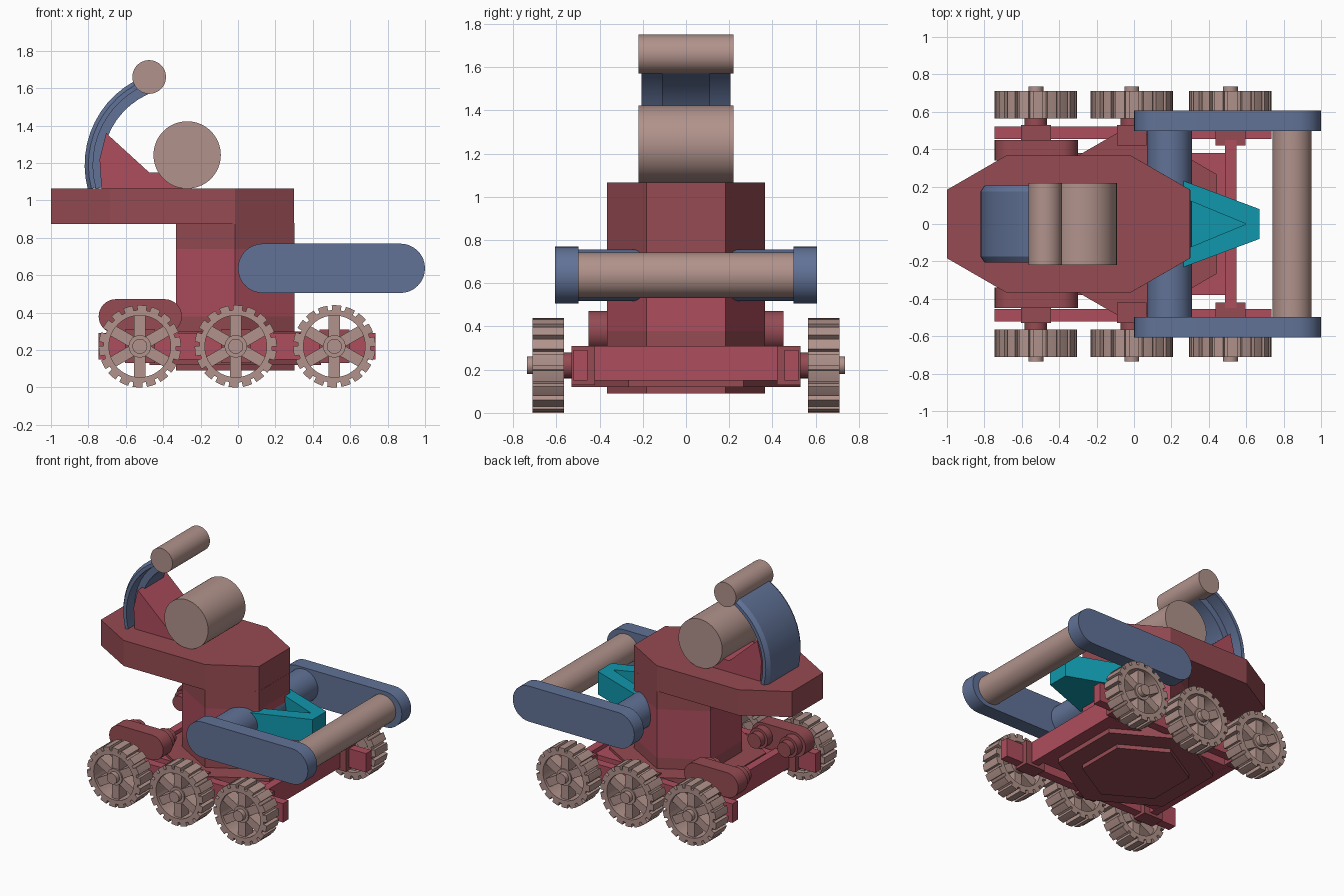
import bpy, bmesh
from math import sin, cos, pi, radians, sqrt

if "Cube" in bpy.data.objects:
    bpy.data.objects.remove(bpy.data.objects["Cube"])


def material(name, rgb):
    m = bpy.data.materials.new(name)
    m.diffuse_color = (*rgb, 1)
    m.use_nodes = True
    m.node_tree.nodes["Principled BSDF"].inputs["Base Color"].default_value = m.diffuse_color
    return m


DARK = material("dark_red", (0.30, 0.07, 0.085))
RED = material("bright_red", (0.42, 0.075, 0.11))
BLUE = material("slate_blue", (0.12, 0.17, 0.31))
TAN = material("tan", (0.44, 0.29, 0.26))
TEAL = material("teal", (0.005, 0.31, 0.41))


def finish(name, bm, mat):
    bmesh.ops.recalc_face_normals(bm, faces=bm.faces)
    me = bpy.data.meshes.new(name)
    bm.to_mesh(me)
    bm.free()
    me.materials.append(mat)
    ob = bpy.data.objects.new(name, me)
    bpy.context.collection.objects.link(ob)
    return ob


def place(p, axis, h):
    return (p[0], p[1], h) if axis == "z" else (p[0], h, p[1])


def prism(name, pts, axis, lo, hi, mat, hole=None):
    """Extrude an outline along y or z; an optional hole has the same point count."""
    bm = bmesh.new()
    loops = [[[bm.verts.new(place(p, axis, h)) for p in ring] for h in (lo, hi)]
             for ring in ([pts, hole] if hole else [pts])]
    n = len(pts)
    for a, b in loops:
        for i in range(n):
            j = (i + 1) % n
            bm.faces.new((a[i], a[j], b[j], b[i]))
    for k in (0, 1):
        if hole:
            o, q = loops[0][k], loops[1][k]
            for i in range(n):
                j = (i + 1) % n
                bm.faces.new((o[i], o[j], q[j], q[i]))
        else:
            bm.faces.new(loops[0][k])
    return finish(name, bm, mat)


def circle(cx, cy, r, n=40, start=0.0):
    return [(cx + r * cos(start + 2 * pi * i / n), cy + r * sin(start + 2 * pi * i / n))
            for i in range(n)]


def capsule(x0, x1, z, r, n=16):
    right = [(x1 - r + r * cos(a), z + r * sin(a)) for a in [-pi / 2 + pi * i / n for i in range(n + 1)]]
    left = [(x0 + r + r * cos(a), z + r * sin(a)) for a in [pi / 2 + pi * i / n for i in range(n + 1)]]
    return right + left


def rect(x0, x1, z0, z1):
    return [(x0, z0), (x1, z0), (x1, z1), (x0, z1)]


def arc_sweep(name, section, cx, cz, a0, a1, n, mat):
    """Sweep a (radius, y) section around a y-parallel axis."""
    bm = bmesh.new()
    rows = []
    for i in range(n + 1):
        a = radians(a0 + (a1 - a0) * i / n)
        rows.append([bm.verts.new((cx + r * cos(a), y, cz + r * sin(a))) for r, y in section])
    m = len(section)
    for p, q in zip(rows, rows[1:]):
        for i in range(m):
            j = (i + 1) % m
            bm.faces.new((p[i], p[j], q[j], q[i]))
    bm.faces.new(rows[0])
    bm.faces.new(rows[-1])
    return finish(name, bm, mat)


# Hexagonal tower, in stacked bands
CX, R = -0.015, 0.365
hexagon = circle(CX, 0, R, 6, pi / 6)
prism("tower_base", hexagon, "z", 0.09, 0.38, DARK)
prism("tower_middle", hexagon, "z", 0.38, 0.74, RED)
prism("tower_neck", hexagon, "z", 0.74, 0.88, DARK)

# Overhanging platform
half = [(0.30, 0.183), (CX, R), (-0.685, R), (-1.0, 0.183)]
prism("platform", half + [(x, -y) for x, y in reversed(half)], "z", 0.875, 1.065, DARK)

# Chassis: plate, hexagonal skirt, end bars
prism("chassis_plate", rect(-0.53, 0.50, -0.38, 0.38), "z", 0.155, 0.28, RED)
prism("chassis_skirt", circle(CX, 0, 0.53, 6, pi / 6), "z", 0.12, 0.30, DARK)
for label, x in (("front", 0.517), ("rear", -0.525)):
    prism(f"{label}_crossbar", rect(x - 0.03, x + 0.03, 0.15, 0.31), "y", -0.45, 0.45, RED)

# Shared wheel outlines: treaded rim and its bore
TEETH = 18
tread, bore = [], []
for i in range(TEETH):
    for frac, r in ((0, 0.22), (0.35, 0.22), (0.68, 0.22), (0.70, 0.194), (0.98, 0.194)):
        a = 2 * pi * (i + frac) / TEETH
        tread.append((r * cos(a), r * sin(a)))
        bore.append((0.165 * cos(a), 0.165 * sin(a)))


def shift(pts, cx, cz):
    return [(x + cx, z + cz) for x, z in pts]


def spoke(cx, cz, a, r0, r1, w):
    c, s = cos(a), sin(a)
    return [(cx + r * c - t * s, cz + r * s + t * c)
            for r, t in ((r0, -w), (r1, -w), (r1, w), (r0, w))]


for side, sy in (("left", 1), ("right", -1)):
    # Side rails
    prism(f"{side}_rail", rect(-0.745, 0.735, 0.15, 0.29), "y", sy * 0.455, sy * 0.52, RED)

    # Wheels and axles
    for pos, x in (("rear", -0.525), ("middle", -0.012), ("front", 0.515)):
        n = f"{side}_{pos}"
        prism(n + "_wheel_rim", shift(tread, x, 0.22), "y", sy * 0.565, sy * 0.71, TAN, shift(bore, x, 0.22))
        for k in range(6):
            prism(f"{n}_spoke_{k + 1}", spoke(x, 0.22, pi / 2 + k * pi / 3, 0.03, 0.175, 0.03),
                  "y", sy * 0.60, sy * 0.69, TAN)
        prism(n + "_hub", circle(x, 0.22, 0.06, 24), "y", sy * 0.58, sy * 0.70, TAN)
        prism(n + "_hub_pin", circle(x, 0.22, 0.04, 24), "y", sy * 0.56, sy * 0.735, TAN)
        prism(n + "_axle", circle(x, 0.22, 0.06, 24), "y", sy * 0.42, sy * 0.585, DARK)
        prism(n + "_axle_block", rect(x - 0.08, x + 0.08, 0.13, 0.31), "y", sy * 0.42, sy * 0.53, DARK)

    # Rear motor housing with two stepped drums facing inward
    prism(f"{side}_motor_housing", capsule(-0.745, -0.30, 0.38, 0.092), "y", sy * 0.34, sy * 0.45, DARK)
    for k, x in enumerate((-0.645, -0.40)):
        prism(f"{side}_motor_drum_{k + 1}", circle(x, 0.38, 0.075, 24), "y", sy * 0.28, sy * 0.35, DARK)
        prism(f"{side}_motor_cap_{k + 1}", circle(x, 0.38, 0.055, 24), "y", sy * 0.23, sy * 0.29, DARK)

    # Lifting arms
    prism(f"{side}_arm", capsule(0.0, 1.0, 0.637, 0.132), "y", sy * 0.497, sy * 0.607, BLUE)

# Shoulder shaft and front roller between the arms
prism("shoulder_shaft", circle(0.19, 0.637, 0.12), "y", -0.50, 0.50, BLUE)
prism("front_roller", circle(0.845, 0.637, 0.105, 48), "y", -0.50, 0.50, TAN)

# Teal beak tray with a V-shaped recess
prism("beak_walls", [(0.20, 0.255), (0.67, 0.08), (0.67, -0.08), (0.20, -0.255),
                     (0.20, -0.165), (0.60, 0), (0.20, 0.165)], "z", 0.60, 0.73, TEAL)
prism("beak_floor", [(0.20, 0.255), (0.67, 0.08), (0.67, -0.08), (0.20, -0.255)], "z", 0.56, 0.60, TEAL)

# Curved mast: chamfered shell and inner rib
arc_sweep("mast_shell", [(0.465, -0.205), (0.49, -0.205), (0.51, -0.175), (0.51, 0.175),
                         (0.49, 0.205), (0.465, 0.205)], -0.31, 1.19, 195, 112, 12, BLUE)
arc_sweep("mast_rib", [(0.415, -0.11), (0.47, -0.11), (0.47, 0.11), (0.415, 0.11)],
          -0.31, 1.19, 196, 108, 12, BLUE)

# Mast gusset and cradle
prism("mast_gusset", [(-0.73, 1.06), (-0.25, 1.06), (-0.25, 1.15), (-0.475, 1.15),
                      (-0.705, 1.36), (-0.74, 1.22)], "y", -0.17, 0.17, RED)

# Head cylinders
prism("large_drum", circle(-0.272, 1.243, 0.18, 64), "y", -0.22, 0.22, TAN)
prism("small_drum", circle(-0.475, 1.66, 0.09, 48), "y", -0.22, 0.22, TAN)

# Smooth the round surfaces, keep edges sharp
for ob in bpy.context.collection.objects:
    ob.select_set(True)
    bpy.context.view_layer.objects.active = ob
bpy.ops.object.shade_smooth_by_angle(angle=radians(20))
